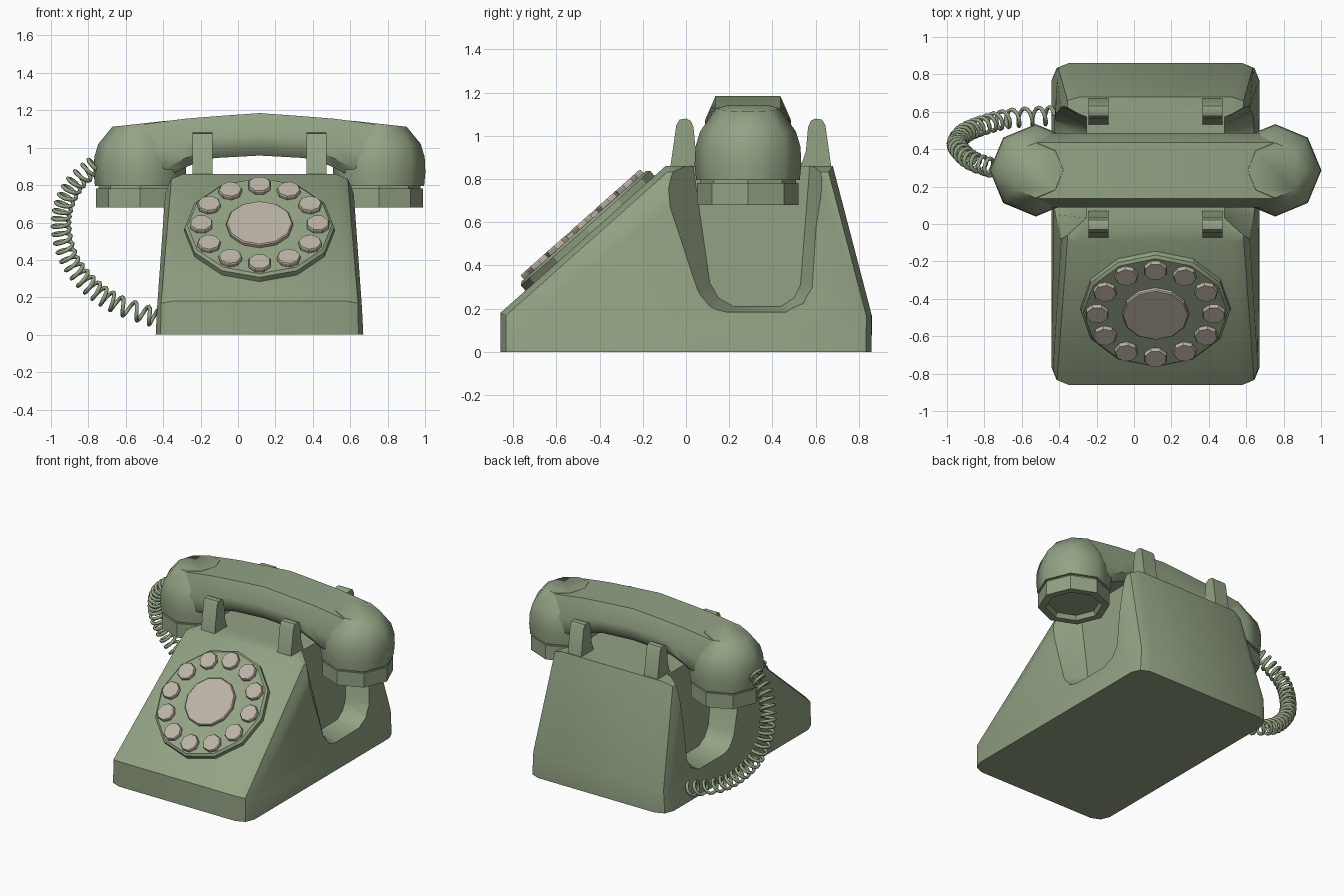
import bpy, bmesh, math
from mathutils import Vector, Matrix

if "Cube" in bpy.data.objects:
    bpy.data.objects.remove(bpy.data.objects["Cube"])

CX = 0.115          # middle of the phone body
CY = 0.287          # middle line of the handset


def material(name, rgb):
    m = bpy.data.materials.new(name)
    m.diffuse_color = (*rgb, 1)
    m.use_nodes = True
    m.node_tree.nodes["Principled BSDF"].inputs["Base Color"].default_value = m.diffuse_color
    return m


GREEN = material("sage_green", (0.29, 0.365, 0.23))
BEIGE = material("warm_beige", (0.50, 0.45, 0.375))


def finish(ob, angle=40):
    bpy.ops.object.select_all(action='DESELECT')
    ob.select_set(True)
    bpy.context.view_layer.objects.active = ob
    bpy.ops.object.shade_smooth_by_angle(angle=math.radians(angle))


def loft(name, rings, mat, angle=40, smooth=True):
    """Skin a list of equal-length point rings and cap both ends."""
    bm = bmesh.new()
    vs = [[bm.verts.new(p) for p in r] for r in rings]
    n = len(rings[0])
    for a, b in zip(vs, vs[1:]):
        for i in range(n):
            j = (i + 1) % n
            bm.faces.new((a[i], a[j], b[j], b[i]))
    bm.faces.new(vs[0])
    bm.faces.new(vs[-1])
    bmesh.ops.recalc_face_normals(bm, faces=bm.faces)
    me = bpy.data.meshes.new(name)
    bm.to_mesh(me)
    bm.free()
    me.materials.append(mat)
    ob = bpy.data.objects.new(name, me)
    bpy.context.collection.objects.link(ob)
    if smooth:
        finish(ob, angle)
    return ob


def circle(r, z, n, x=0, y=0, turn=0):
    return [(x + r * math.cos(turn + i * math.tau / n),
             y + r * math.sin(turn + i * math.tau / n), z) for i in range(n)]


# Body: side profile (y, z, half width), rounded along both sides
profile = [(-.86, 0, .555), (-.86, .18, .555), (-.095, .86, .495),
           (.68, .86, .495), (.86, .17, .555), (.86, 0, .555)]
body = loft("body", [[(CX + s * w, y, z) for y, z, w in profile] for s in (-1, 1)],
            GREEN, smooth=False)
bm = bmesh.new()
bm.from_mesh(body.data)
side_edges = [e for e in bm.edges
              if abs(e.verts[0].co.x - e.verts[1].co.x) < .2
              and max(v.co.z for v in e.verts) > .05]
bmesh.ops.bevel(bm, geom=side_edges, offset=.09, segments=2, profile=.5, affect='EDGES')
bmesh.ops.recalc_face_normals(bm, faces=bm.faces)
bm.to_mesh(body.data)
bm.free()

# Side recesses below the handset ends
outer = [(-.22, .95), (.02, .27), (.09, .19), (.17, .17), (.48, .17),
         (.57, .21), (.62, .29), (.74, .95)]
inner = [(.02, .95), (.11, .32), (.15, .25), (.22, .21), (.44, .21),
         (.50, .25), (.53, .31), (.58, .95)]
for s in (-1, 1):
    cutter = loft("recess_cutter", [[(CX + s * .62, y, z) for y, z in outer],
                                    [(CX + s * .37, y, z) for y, z in inner]],
                  GREEN, smooth=False)
    cutter.hide_render = True
    mod = body.modifiers.new("recess", 'BOOLEAN')
    mod.operation, mod.solver, mod.object = 'DIFFERENCE', 'EXACT', cutter
    bpy.context.view_layer.objects.active = body
    bpy.ops.object.modifier_apply(modifier=mod.name)
    bpy.data.objects.remove(cutter)
finish(body, 40)

# Cradle posts: four rounded prongs, the rear pair mirrored about the handset
prong = [(-.075, .84), (-.045, 1.05), (-.03, 1.075), (0, 1.08), (.022, 1.07),
         (.035, 1.04), (.045, .93), (.075, .84)]
for sx in (-1, 1):
    for front in (True, False):
        pts = [(y if front else .60 - y, z) for y, z in prong]
        x = CX + sx * .305
        loft(("front" if front else "rear") + "_cradle_post",
             [[(x + d, y, z) for y, z in pts] for d in (-.054, .054)], GREEN)

# Handset handle: arched sections (distance from middle, underside z, top z)
half = [(.64, .84, 1.122), (.5, .84, 1.142), (.395, .895, 1.155),
        (.31, .93, 1.162), (.235, .945, 1.168)]
stations = ([(-u, b, t) for u, b, t in half] + [(0, .958, 1.185)]
            + [(u, b, t) for u, b, t in reversed(half)])
rings = []
for u, b, t in stations:
    m = (b + t) / 2
    side = [(.15, b), (.195, b + .05), (.2, m), (.15, t)]
    rings.append([(CX + u, CY + y, z) for y, z in side]
                 + [(CX + u, CY - y, z) for y, z in reversed(side)])
loft("handset_handle", rings, GREEN)

# Handset ends: eight-sided domes with a groove and hollow-faced caps
for s in (-1, 1):
    hx = CX + s * .64
    dome = [circle(r, z, 8, hx, CY) for r, z in
            ((.24, .795), (.247, .87), (.243, .95), (.222, 1.02))]
    dome.append([(x, y, 1.128 - .11 * s * (x - hx))
                 for x, y, z in circle(.147, 0, 8, hx, CY)])
    loft("handset_end", dome, GREEN, 50)
    loft("handset_groove", [circle(.222, z, 8, hx, CY) for z in (.76, .82)], GREEN, 20)
    loft("handset_cap", [circle(r, z, 8, hx, CY) for r, z in
                         ((.17, .71), (.185, .68), (.235, .68), (.235, .782), (.2, .782))],
         GREEN, 20)

# Dial: plate, finger pads and centre disc laid on the sloping front
tilt = Matrix.Translation((CX, -.445, .55)) @ Matrix.Rotation(math.radians(41.6), 4, 'X')
dial = [loft("dial_plate", [circle(.4, -.02, 12), circle(.4, .03, 12),
                            circle(.385, .043, 12)], GREEN, 20),
        loft("dial_centre", [circle(.178, .03, 12), circle(.178, .06, 12),
                             circle(.172, .066, 12)], BEIGE, 20)]
for i in range(12):
    a = i * math.tau / 12
    px, py = .312 * math.cos(a), .312 * math.sin(a)
    dial.append(loft("finger_pad", [circle(r, z, 8, px, py, a + math.pi / 8) for r, z in
                                    ((.063, .03), (.063, .06), (.059, .067))], BEIGE, 20))
for ob in dial:
    ob.data.transform(tilt)

# Coiled cord: helix wound around a smooth path from handset to body
path = [Vector(p) for p in (
    (-.76, .30, .91), (-.87, .34, .81), (-.935, .40, .68), (-.943, .44, .55),
    (-.90, .49, .40), (-.80, .53, .27), (-.66, .565, .17), (-.44, .58, .09))]


def on_path(t):
    f = t * (len(path) - 1)
    i = min(int(f), len(path) - 2)
    f -= i
    p0, p1, p2, p3 = (path[max(0, min(len(path) - 1, i + k))] for k in (-1, 0, 1, 2))
    return .5 * (2 * p1 + (p2 - p0) * f + (2 * p0 - 5 * p1 + 4 * p2 - p3) * f * f
                 + (3 * p1 - p0 - 3 * p2 + p3) * f ** 3)


TURNS, STEPS = 24, 12
coil = []
for k in range(TURNS * STEPS + 1):
    t = k / (TURNS * STEPS)
    d = (on_path(min(1, t + .01)) - on_path(max(0, t - .01))).normalized()
    a = d.cross(Vector((0, 1, 0))).normalized()
    b = d.cross(a)
    w = k * math.tau / STEPS
    coil.append(on_path(t) + .046 * (math.cos(w) * a + math.sin(w) * b))
cu = bpy.data.curves.new("coiled_cord", 'CURVE')
cu.dimensions = '3D'
cu.bevel_depth, cu.bevel_resolution, cu.use_fill_caps = .011, 1, True
sp = cu.splines.new('POLY')
sp.points.add(len(coil) - 1)
for pt, co in zip(sp.points, coil):
    pt.co = (*co, 1)
cu.materials.append(GREEN)
cord = bpy.data.objects.new("coiled_cord", cu)
bpy.context.collection.objects.link(cord)
bpy.ops.object.select_all(action='DESELECT')
cord.select_set(True)
bpy.context.view_layer.objects.active = cord
bpy.ops.object.convert(target='MESH')
finish(bpy.context.view_layer.objects.active, 65)
